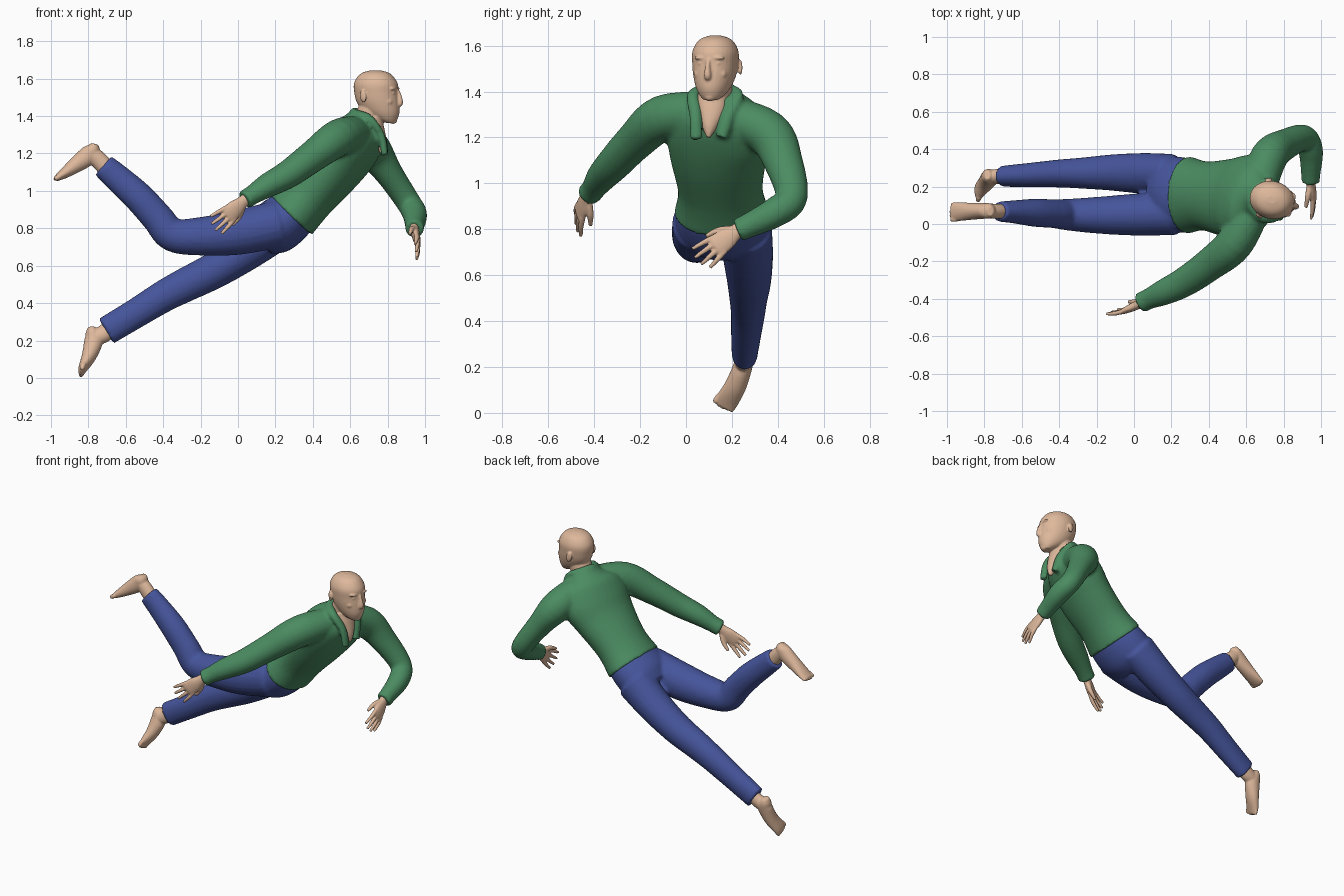
import bpy, bmesh, math
from mathutils import Vector, Matrix

Y = Vector((0, 1, 0))


def material(name, rgb):
    m = bpy.data.materials.new(name)
    m.diffuse_color = (*rgb, 1)
    return m


GREEN = material("green cloth", (0.07, 0.26, 0.12))
BLUE = material("blue cloth", (0.06, 0.09, 0.33))
SKIN = material("skin", (0.73, 0.48, 0.33))


def spline(rows, n=5):
    """Catmull-Rom through rows of numbers."""
    out = []
    for i in range(len(rows) - 1):
        q = [rows[max(i - 1, 0)], rows[i], rows[i + 1], rows[min(i + 2, len(rows) - 1)]]
        for k in range(n):
            t = k / n
            out.append([0.5 * (2 * b + (c - a) * t + (2*a - 5*b + 4*c - d) * t*t
                        + (3*b - a - 3*c + d) * t**3) for a, b, c, d in zip(*q)])
    return out + [list(rows[-1])]


def loft(bm, rows, side=Y, axis=None, sides=20):
    """Elliptical tube: rows are x, y, z, half width, half depth, optional yaw in degrees."""
    rows = spline([tuple(r) for r in rows])
    pts = [Vector(r[:3]) for r in rows]
    rings = []
    for i, r in enumerate(rows):
        t = axis or (pts[min(i + 1, len(pts) - 1)] - pts[max(i - 1, 0)]).normalized()
        s = Vector(side)
        if len(r) > 5:
            s = Matrix.Rotation(-math.radians(r[5]), 3, 'Z') @ s
        u = (s - t * s.dot(t)).normalized()
        v = t.cross(u)
        rings.append([bm.verts.new(pts[i] + u * r[3] * math.cos(a) + v * r[4] * math.sin(a))
                      for a in (2 * math.pi * k / sides for k in range(sides))])
    for p, q in zip(rings, rings[1:]):
        for k in range(sides):
            j = (k + 1) % sides
            bm.faces.new((p[k], p[j], q[j], q[k]))
    bm.faces.new(rings[0][::-1])
    bm.faces.new(rings[-1])


def ball(bm, c, size, rot=None):
    m = Matrix.Translation(c) @ (rot or Matrix()) @ Matrix.Diagonal((*size, 1))
    bmesh.ops.create_uvsphere(bm, u_segments=16, v_segments=10, radius=1, matrix=m)


def finish(bm, name, mat, voxel, smooth):
    """Fuse the overlapping pieces of a part into one smooth skin."""
    bmesh.ops.recalc_face_normals(bm, faces=bm.faces)
    me = bpy.data.meshes.new(name)
    bm.to_mesh(me)
    bm.free()
    ob = bpy.data.objects.new(name, me)
    bpy.context.collection.objects.link(ob)
    me.materials.append(mat)
    r = ob.modifiers.new("fuse", 'REMESH')
    r.mode = 'VOXEL'
    r.voxel_size = voxel
    r.use_smooth_shade = True
    s = ob.modifiers.new("soften", 'SMOOTH')
    s.factor = 0.5
    s.iterations = smooth
    return ob


# shirt: torso, sleeves and collar
bm = bmesh.new()
loft(bm, [(.285, .155, .87, .208, .152, 0), (.38, .15, .97, .185, .142, 4),
          (.51, .14, 1.11, .212, .145, 14), (.59, .14, 1.22, .235, .15, 20),
          (.645, .14, 1.31, .2, .14, 20), (.675, .135, 1.375, .11, .095, 10),
          (.69, .13, 1.40, .085, .085, 0)], sides=32)
loft(bm, [(.65, .1, 1.31, .09, .09), (.54, -.1, 1.285, .1, .1), (.40, -.22, 1.185, .085, .088),
          (.27, -.31, 1.09, .075, .08), (.16, -.365, 1.03, .065, .07),
          (.08, -.4, .98, .052, .056), (.035, -.423, .952, .052, .056)], side=(.3, .3, -.9))
loft(bm, [(.66, .16, 1.3, .09, .09), (.72, .355, 1.22, .1, .1), (.81, .425, 1.09, .075, .085),
          (.91, .46, .94, .066, .07), (.945, .39, .875, .066, .066),
          (.945, .27, .815, .052, .054), (.943, .225, .795, .05, .052)], side=(1, 0, .2))
for flap in ([(.785, .155, 1.2), (.77, .185, 1.3), (.715, .225, 1.385), (.64, .17, 1.415)],
             [(.785, .045, 1.19), (.765, .04, 1.3), (.70, .03, 1.39), (.62, .10, 1.415), (.64, .18, 1.415)]):
    loft(bm, [(*p, .028, .02) for p in flap], side=(0, 1, .4), sides=12)
finish(bm, "shirt", GREEN, .011, 4)

# trousers: hips and two legs
bm = bmesh.new()
loft(bm, [(.34, .155, .92, .18, .12), (.27, .155, .86, .2, .142), (.19, .158, .8, .2, .145),
          (.12, .16, .755, .16, .11)], sides=32)
loft(bm, [(.22, .06, .825, .12, .125), (0, .05, .778, .112, .12), (-.2, .047, .757, .098, .103),
          (-.35, .05, .765, .085, .09), (-.43, .055, .855, .077, .085), (-.53, .06, .965, .075, .082),
          (-.64, .065, 1.065, .062, .075), (-.72, .066, 1.135, .054, .067)])
loft(bm, [(.2, .26, .8, .115, .125), (.05, .27, .685, .11, .108), (-.12, .275, .578, .097, .098),
          (-.28, .272, .498, .083, .092), (-.4, .27, .435, .075, .086), (-.55, .262, .343, .066, .08),
          (-.705, .255, .25, .056, .078)])
finish(bm, "trousers", BLUE, .011, 4)

# head: built facing +x about its own centre, then turned
bm = bmesh.new()
loft(bm, [(.075, 0, -.147, .032, .025), (.052, 0, -.125, .055, .062), (.028, 0, -.09, .076, .096),
          (.008, 0, -.04, .092, .115), (-.002, 0, .01, .099, .119), (-.005, 0, .06, .1, .119),
          (-.007, 0, .1, .083, .097), (-.007, 0, .122, .058, .068), (-.007, 0, .134, .02, .024)],
     axis=Vector((0, 0, 1)), sides=32)
loft(bm, [(.108, 0, .03, .011, .012), (.122, 0, 0, .011, .014), (.13, 0, -.04, .016, .015),
          (.118, 0, -.056, .014, .012)], sides=12)                       # nose
ball(bm, (.108, 0, -.085), (.014, .028, .007))                           # upper lip
ball(bm, (.103, 0, -.1), (.014, .024, .007))                             # lower lip
ball(bm, (.09, 0, -.133), (.022, .026, .02))                             # chin
for s in (-1, 1):
    ball(bm, (.1, s * .036, .036), (.016, .032, .009))                   # brow
    ball(bm, (.08, s * .05, -.035), (.022, .024, .022))                  # cheek
    ball(bm, (.101, s * .036, .012), (.01, .015, .006))                  # eye
    ball(bm, (-.05, s * .1, -.005), (.02, .009, .034),
         Matrix.Rotation(s * .35, 4, 'Z') @ Matrix.Rotation(-.2, 4, 'Y'))  # ear
bmesh.ops.transform(bm, verts=bm.verts, matrix=Matrix.Translation((.742, .127, 1.511))
                    @ Matrix.Rotation(math.radians(-15), 4, 'Z'))
# neck and open collar skin
loft(bm, [(.65, .135, 1.3, .075, .07), (.695, .132, 1.39, .07, .07), (.725, .128, 1.47, .07, .07)])
loft(bm, [(.72, .115, 1.39, .065, .045), (.745, .113, 1.32, .06, .04), (.765, .103, 1.25, .035, .03),
          (.775, .098, 1.2, .008, .012)])
finish(bm, "head_and_neck", SKIN, .005, 3)


def hand(name, wrist, d, w, flip):
    """d points to the fingertips, w to the thumb side."""
    bm = bmesh.new()
    o, d = Vector(wrist), Vector(d).normalized()
    w = Vector(w)
    w = (w - d * w.dot(d)).normalized()
    p = d.cross(w) * flip
    at = lambda a, b, c=0: o + d * a + w * b + p * c
    loft(bm, [(*at(l, 0), a, b) for l, a, b in
              ((-.05, .03, .028), (.01, .034, .024), (.06, .047, .022), (.115, .05, .016), (.13, .045, .01))],
         side=w)
    for i, length in enumerate((.09, .105, .1, .078)):
        x, sp = .038 - .0255 * i, .2 - .14 * i
        loft(bm, [(*at(.1, x), .013, .013), (*at(.1 + length * .55, x + sp * length * .5, .006), .012, .012),
                  (*at(.115 + length, x + sp * length, .022), .008, .008)], side=w, sides=10)
    loft(bm, [(*at(.02, .02, .005), .018, .018), (*at(.065, .052, .02), .015, .015),
              (*at(.12, .066, .036), .009, .009)], side=p, sides=10)
    finish(bm, name, SKIN, .005, 2)


hand("right_hand", (.03, -.428, .945), (-.68, -.3, -.62), (.5, .2, -.8), -1)
hand("left_hand", (.943, .225, .795), (.14, -.75, -.56), (-.1, -.55, .83), 1)


def foot(name, ankle, rows, side):
    bm = bmesh.new()
    loft(bm, ankle, side=side)
    loft(bm, rows, side=side)
    tip, prev = Vector(rows[-1][:3]), Vector(rows[-2][:3])
    d = (tip - prev).normalized()
    s = Vector(side)
    s = (s - d * s.dot(d)).normalized()
    for i in range(5):                                                   # toes
        c = tip + s * (i - 2) * .02 - d * .005 * abs(i - 1.5)
        r = .014 if i == 0 else .010
        loft(bm, [(*(c - d * .025), r, r), (*(c + d * .004), r, r), (*(c + d * .014), r * .6, r * .6)],
             side=side, sides=10)
    finish(bm, name, SKIN, .005, 3)


foot("right_foot", [(-.68, .066, 1.09, .04, .045), (-.735, .068, 1.155, .04, .047), (-.785, .07, 1.205, .04, .042)],
     [(-.768, .07, 1.252, .026, .018), (-.775, .07, 1.225, .04, .04), (-.8, .07, 1.19, .042, .052),
      (-.865, .068, 1.14, .045, .043), (-.935, .066, 1.09, .05, .027), (-.975, .065, 1.065, .046, .015)],
     Vector((0, 1, 0)))
foot("left_foot", [(-.66, .258, .28, .04, .047), (-.72, .254, .235, .04, .048), (-.77, .25, .21, .04, .042)],
     [(-.785, .262, .272, .024, .018), (-.78, .257, .245, .038, .036), (-.772, .247, .2, .042, .05),
      (-.795, .217, .12, .047, .04), (-.828, .18, .055, .05, .025), (-.838, .162, .028, .045, .014)],
     Vector((0, 1, -.3)))
